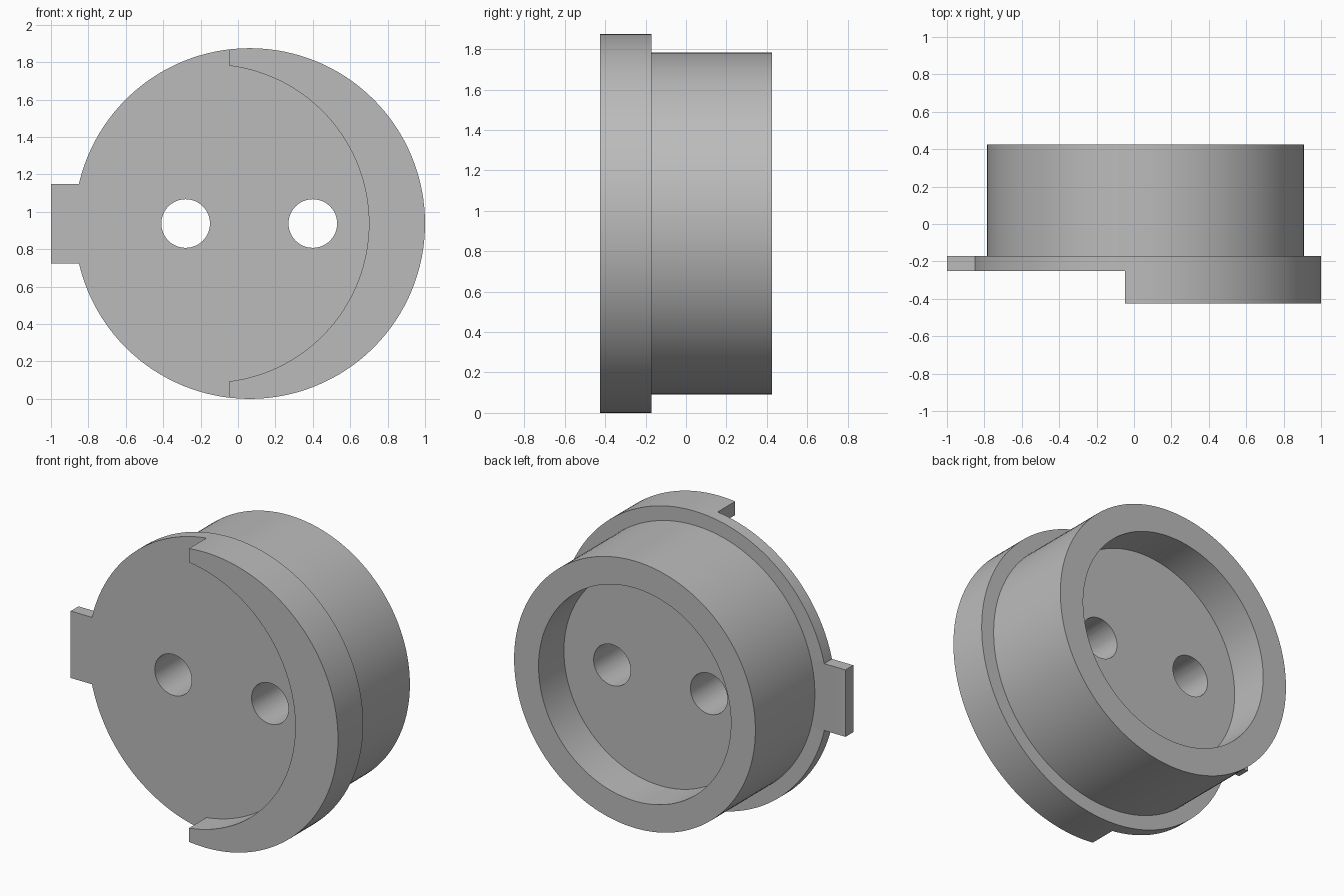
import bpy, bmesh
from math import radians, sin, cos, asin, pi
from mathutils import Vector

cube = bpy.data.objects.get("Cube")
if cube:
    bpy.data.objects.remove(cube, do_unlink=True)

CX, CZ = 0.0625, 0.9375            # axis of the round body
FRONT, BACK = -0.425, 0.425
STEP, RIM = -0.25, -0.172          # plate front and plate back
SEGMENTS = 128

grey = bpy.data.materials.new("plain grey")
grey.use_nodes = True
colour = (0.5, 0.5, 0.5, 1)
grey.diffuse_color = colour
grey.node_tree.nodes["Principled BSDF"].inputs["Base Color"].default_value = colour


def finish(name, bm):
    bmesh.ops.recalc_face_normals(bm, faces=bm.faces)
    mesh = bpy.data.meshes.new(name)
    bm.to_mesh(mesh)
    bm.free()
    mesh.materials.append(grey)
    obj = bpy.data.objects.new(name, mesh)
    bpy.context.collection.objects.link(obj)
    return obj


def lathe(name, profile):
    """Revolve (radius, y) points about the body axis."""
    bm = bmesh.new()
    verts = [bm.verts.new((CX + r, y, CZ)) for r, y in profile]
    edges = [bm.edges.new(pair) for pair in zip(verts, verts[1:])]
    bmesh.ops.spin(bm, geom=verts + edges, cent=(CX, 0, CZ), axis=(0, 1, 0),
                   angle=2 * pi, steps=SEGMENTS)
    bmesh.ops.remove_doubles(bm, verts=bm.verts, dist=1e-4)
    return finish(name, bm)


def prism(name, outline, y0, y1):
    """Extrude an (x, z) outline from y0 to y1."""
    bm = bmesh.new()
    face = bm.faces.new([bm.verts.new((x, y0, z)) for x, z in outline])
    new = bmesh.ops.extrude_face_region(bm, geom=[face])["geom"]
    bmesh.ops.translate(bm, vec=Vector((0, y1 - y0, 0)),
                        verts=[v for v in new if isinstance(v, bmesh.types.BMVert)])
    return finish(name, bm)


def arc(cx, cz, r, a0, a1, steps):
    return [(cx + r * cos(a0 + (a1 - a0) * i / steps),
             cz + r * sin(a0 + (a1 - a0) * i / steps)) for i in range(steps + 1)]


def combine(target, tool, operation):
    mod = target.modifiers.new(tool.name, 'BOOLEAN')
    mod.operation, mod.object, mod.solver = operation, tool, 'EXACT'
    bpy.context.view_layer.objects.active = target
    bpy.ops.object.modifier_apply(modifier=mod.name)
    bpy.data.objects.remove(tool, do_unlink=True)


# Flanged barrel with a round recess in the back
body = lathe("socket_body", [(0, FRONT), (0.9375, FRONT), (0.9375, RIM), (0.8475, RIM),
                             (0.8475, BACK), (0.676, BACK), (0.676, 0.17), (0, 0.17)])

# Key tab on the right edge
tab = prism("key_tab", [(-1, CZ - 0.2125), (-0.81, CZ - 0.2125),
                        (-0.81, CZ + 0.2125), (-1, CZ + 0.2125)], STEP - 0.1, RIM)
combine(body, tab, 'UNION')

# Cut the front back to the plate, leaving a raised crescent on the left
ARC_X, ARC_R, END_X = -0.15, 0.85, -0.047
half = pi / 2 - asin((END_X - ARC_X) / ARC_R)
outline = arc(ARC_X, CZ, ARC_R, -half, half, 64)
outline += [(END_X, 2.2), (-1.5, 2.2), (-1.5, -0.4), (END_X, -0.4)]
combine(body, prism("crescent_cutter", outline, FRONT - 0.2, STEP), 'DIFFERENCE')

# Two through holes
for x in (-0.28, 0.40):
    hole = prism("hole_cutter", arc(x, CZ, 0.13, 0, 2 * pi, 48)[:-1], -0.8, 0.8)
    combine(body, hole, 'DIFFERENCE')

# Smooth round walls, sharp rims
bpy.ops.object.select_all(action='DESELECT')
body.select_set(True)
bpy.context.view_layer.objects.active = body
bpy.ops.object.shade_smooth_by_angle(angle=radians(30))
